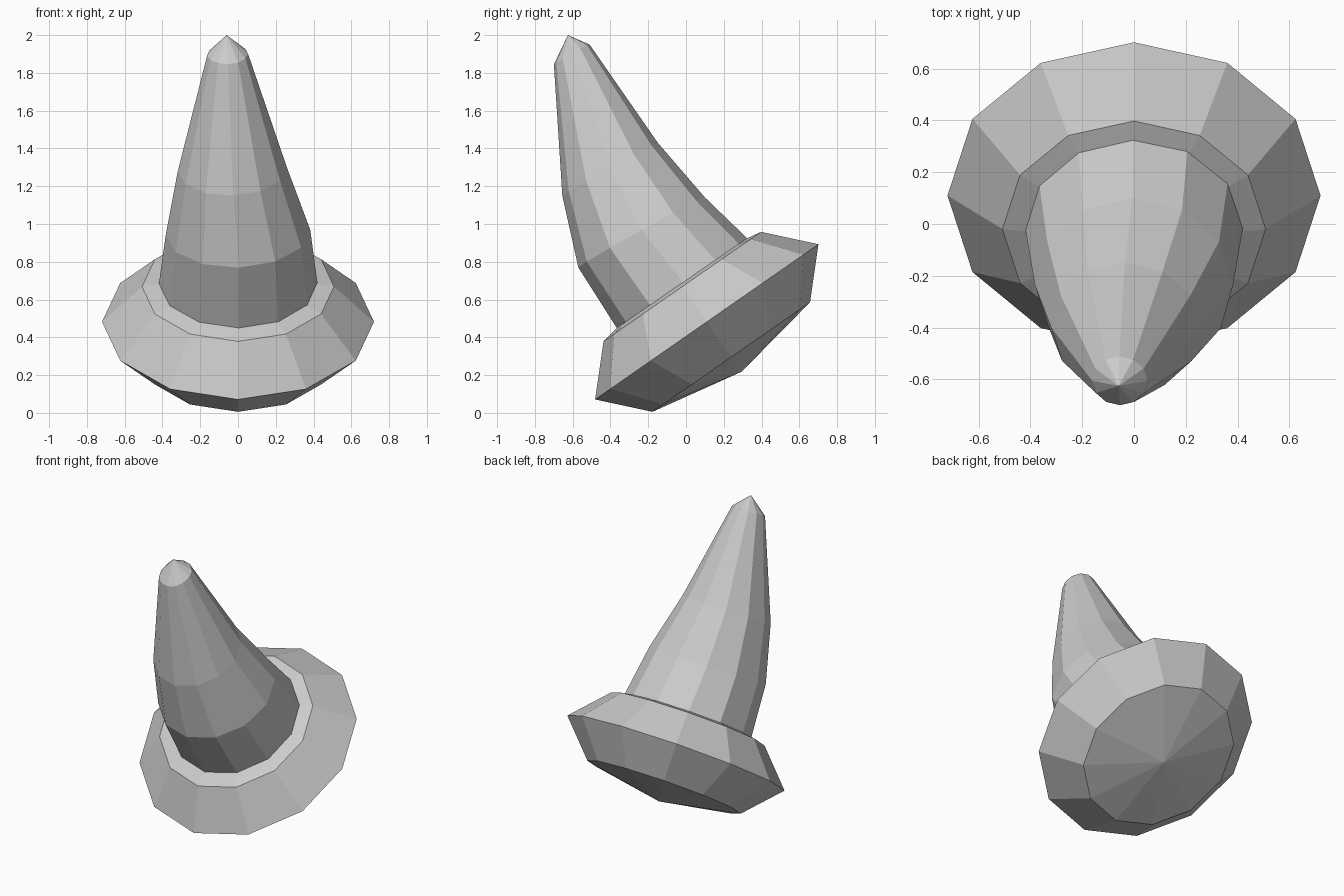
import bpy, bmesh, math
from mathutils import Matrix, Vector

SIDES = 12

cube = bpy.data.objects.get("Cube")
if cube:
    bpy.data.objects.remove(cube, do_unlink=True)

grey = bpy.data.materials.new("plain grey")
grey.use_nodes = True
colour = (0.6, 0.6, 0.6, 1)
grey.diffuse_color = colour
grey.node_tree.nodes["Principled BSDF"].inputs["Base Color"].default_value = colour


def ring(centre, radius, tilt, roll=0):
    """Corner positions of a regular polygon leaning forward by tilt degrees."""
    turn = Matrix.Rotation(math.radians(-roll), 3, 'Y') @ Matrix.Rotation(math.radians(tilt), 3, 'X')
    angles = [math.tau * i / SIDES for i in range(SIDES)]
    return [Vector(centre) + turn @ Vector((radius * math.cos(a), radius * math.sin(a), 0)) for a in angles]


def loft(name, bottom, rings, top):
    """Join the rings with flat faces and close both ends with fans."""
    bm = bmesh.new()
    loops = [[bm.verts.new(p) for p in r] for r in rings]
    low, high = bm.verts.new(bottom), bm.verts.new(top)
    for i in range(SIDES):
        j = (i + 1) % SIDES
        for a, b in zip(loops, loops[1:]):
            bm.faces.new((a[i], a[j], b[j], b[i]))
        bm.faces.new((low, loops[0][j], loops[0][i]))
        bm.faces.new((high, loops[-1][i], loops[-1][j]))
    bmesh.ops.recalc_face_normals(bm, faces=bm.faces)
    mesh = bpy.data.meshes.new(name)
    bm.to_mesh(mesh)
    bm.free()
    mesh.materials.append(grey)
    obj = bpy.data.objects.new(name, mesh)
    bpy.context.collection.objects.link(obj)
    return obj


# Tilted base: a wide bevelled disc with shallow cone caps
TILT = 34.8
middle = Vector((0, 0.11, 0.482))
axis = Matrix.Rotation(math.radians(TILT), 3, 'X') @ Vector((0, 0, 1))
base_rings = [ring(middle + axis * h, r, TILT)
              for h, r in ((-0.227, 0.508), (0, 0.72), (0.227, 0.508))]
loft("tilted_base", middle - axis * 0.322, base_rings, middle + axis * 0.322)

# Curved horn: centre, radius, tilt and roll of each ring
horn_sections = [
    ((0, 0.006, 0.653), 0.424, 35, 1),
    ((0, -0.235, 0.955), 0.383, 29, 2),
    ((-0.03, -0.402, 1.29), 0.289, 29, 2),
    ((-0.055, -0.605, 1.898), 0.108, 29, 2),
]
loft("curved_horn", horn_sections[0][0], [ring(*s) for s in horn_sections], (-0.06, -0.625, 2.0))
